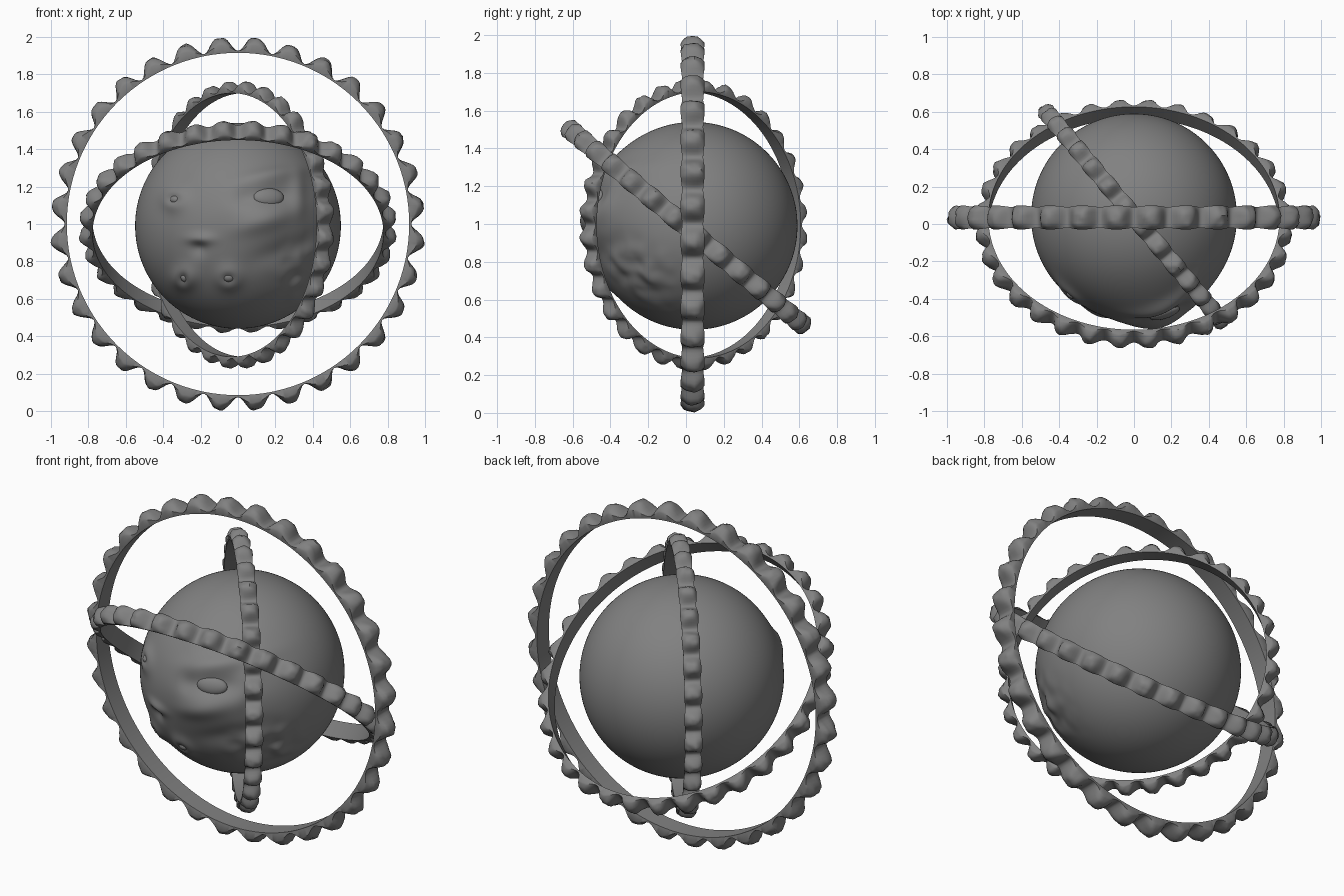
import bpy, bmesh, math
from mathutils import Vector, Matrix, noise

if "Cube" in bpy.data.objects:
    bpy.data.objects.remove(bpy.data.objects["Cube"])

C = Vector((0, 0.04, 0.99))   # globe centre
R = 0.55
BUMPS, STEPS = 32, 14

STONE = bpy.data.materials.new("dark_stone")
STONE.diffuse_color = (0.22, 0.22, 0.22, 1)
STONE.use_nodes = True
STONE.node_tree.nodes["Principled BSDF"].inputs["Base Color"].default_value = STONE.diffuse_color


def finish(name, bm):
    bmesh.ops.recalc_face_normals(bm, faces=bm.faces)
    me = bpy.data.meshes.new(name)
    bm.to_mesh(me)
    bm.free()
    for p in me.polygons:
        p.use_smooth = True
    me.materials.append(STONE)
    ob = bpy.data.objects.new(name, me)
    bpy.context.collection.objects.link(ob)
    return ob


# Knobbly hoop: flat inner band, outer face swelling into rounded lumps
def hoop(name, scale, loc, rot):
    bm = bmesh.new()
    n = BUMPS * STEPS
    across = [-1, -0.9, -0.7, -0.45, -0.15, 0.15, 0.45, 0.7, 0.9, 1]
    loops = []
    for i in range(n):
        a = 2 * math.pi * i / n
        f = (0.5 - 0.5 * math.cos(BUMPS * a))
        f = 0.35 * f + 0.65 * math.sin(f * math.pi / 2)   # broad round tops
        d = Vector((math.cos(a), 0, math.sin(a)))
        half = 0.056 + 0.008 * f
        loop = [d * 0.915 + Vector((0, -0.056, 0)), d * 0.915 + Vector((0, 0.056, 0))]
        for w in reversed(across):
            g = 1 - 0.55 * abs(w) ** 3
            wob = 0.012 * f * noise.noise(d * 24 + Vector((0, w * 2.2, 0)))
            loop.append(d * (0.926 + 0.072 * f * g + wob) + Vector((0, w * half, 0)))
        loops.append([bm.verts.new(v) for v in loop])
    m = len(loops[0])
    for i in range(n):
        p, q = loops[i], loops[(i + 1) % n]
        for j in range(m):
            k = (j + 1) % m
            bm.faces.new((p[j], p[k], q[k], q[j]))
    ob = finish(name, bm)
    ob.scale = (scale,) * 3
    ob.location = loc
    ob.rotation_euler = rot
    bpy.context.view_layer.objects.active = ob
    ob.select_set(True)
    bpy.ops.object.shade_smooth_by_angle(angle=math.radians(50))
    ob.select_set(False)


hoop("outer_hoop", 1.0, (0, 0.035, 1.0), (0, 0, 0))
hoop("tilted_hoop", 0.85, (0, 0, 0.985), (math.radians(50), 0, 0))
hoop("inner_hoop", 0.77, (0, 0.04, 0.995), (0, 0, math.radians(-50)))

# Soft swellings and hollows on the front: x, z, half width, half height, tilt, amount
SWELLS = [
    (0.12, 1.10, 0.15, 0.13, 0, 0.055),     # overall swelling round the big eye
    (0.12, 1.01, 0.10, 0.035, 15, 0.018),   # bag under the big eye
    (0.17, 1.25, 0.12, 0.03, 12, 0.022),    # brow
    (0.31, 1.16, 0.03, 0.08, 0, 0.015),     # outer socket rim
    (0.16, 1.14, 0.10, 0.04, 5, -0.035),    # socket
    (0.03, 1.13, 0.04, 0.04, 0, -0.012),
    (-0.20, 0.92, 0.05, 0.022, 0, 0.022),
    (-0.21, 0.87, 0.03, 0.03, 0, -0.018),
    (0.24, 0.86, 0.12, 0.04, 20, -0.015),
]
# Small eyes: x, z, half width, half height
EYES = [(-0.335, 1.13, 0.026, 0.02), (-0.285, 0.715, 0.018, 0.022),
        (-0.05, 0.715, 0.026, 0.022)]


def gauss(x, z, cx, cz, w, h, tilt=0):
    t = math.radians(tilt)
    dx, dz = x - cx, z - cz
    u = dx * math.cos(t) + dz * math.sin(t)
    v = -dx * math.sin(t) + dz * math.cos(t)
    return math.exp(-0.5 * ((u / w) ** 2 + (v / h) ** 2))


def relief(p):
    x, z = p.x, p.z
    h = sum(s[5] * gauss(x, z, *s[:5]) for s in SWELLS)
    for ex, ez, w, t in EYES:
        h += 0.034 * gauss(x, z, ex, ez, 0.045, 0.042) - 0.024 * gauss(x, z, ex, ez, w, t)
    # pitted patch low on the right cheek
    patch = gauss(x, z, 0.38, 0.74, 0.09, 0.11)
    h += patch * 0.02 * noise.noise(p * 12)
    fade = min(1, max(0, (C.y - p.y) / 0.25))
    return h * fade


# Globe with the carved face
bm = bmesh.new()
bmesh.ops.create_icosphere(bm, subdivisions=7, radius=R)
for v in bm.verts:
    p = v.co + C
    if p.y < C.y:
        p += v.co.normalized() * relief(p)
    v.co = p
finish("globe", bm)


# Eyeballs set into the surface
def eye(name, x, z, w, h, depth, lift):
    d = Vector((x, C.y - math.sqrt(R * R - x * x - (z - C.z) ** 2), z)) - C
    pos = C + d.normalized() * (R + relief(C + d) + lift)
    rot = d.to_track_quat('Y', 'Z').to_matrix().to_4x4()
    bm = bmesh.new()
    bmesh.ops.create_uvsphere(bm, u_segments=32, v_segments=16, radius=1)
    bm.transform(Matrix.Translation(pos) @ rot @ Matrix.Diagonal((w, depth, h, 1)))
    finish(name, bm)


eye("large_eye", 0.16, 1.14, 0.085, 0.05, 0.03, -0.005)
for i, (x, z, w, h) in enumerate(EYES):
    eye(f"small_eye_{i + 1}", x, z, w, h, 0.016, -0.003)
